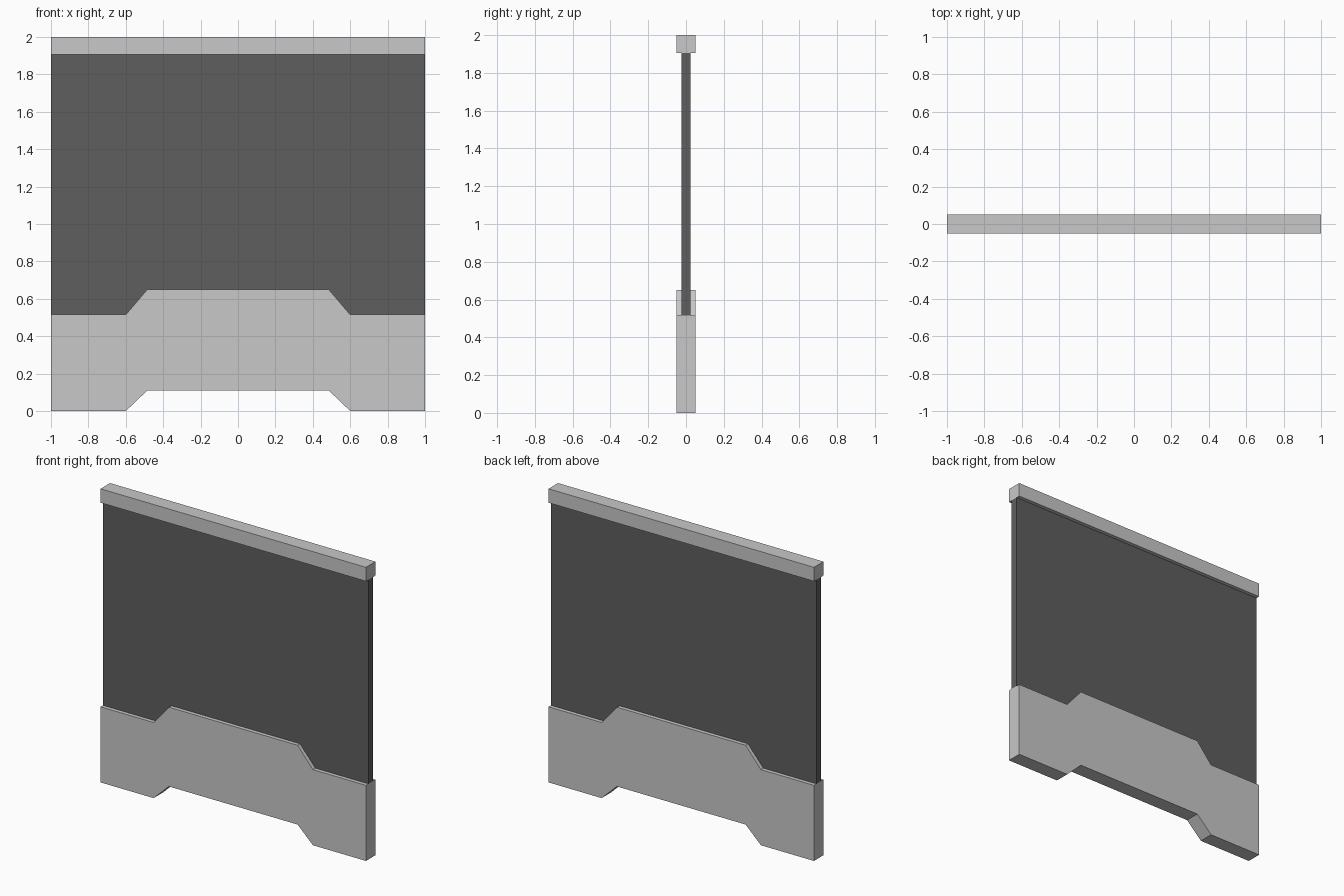
import bpy
import bmesh

cube = bpy.data.objects.get("Cube")
if cube:
    bpy.data.objects.remove(cube, do_unlink=True)


def make_material(name, grey):
    mat = bpy.data.materials.new(name)
    mat.use_nodes = True
    colour = (grey, grey, grey, 1)
    mat.diffuse_color = colour
    mat.node_tree.nodes["Principled BSDF"].inputs["Base Color"].default_value = colour
    return mat


def extrude_profile(name, right_half, half_depth, mat):
    """Mirror an x-z half outline (top to bottom) and extrude it along y."""
    outline = right_half + [(-x, z) for x, z in reversed(right_half)]
    bm = bmesh.new()
    face = bm.faces.new([bm.verts.new((x, -half_depth, z)) for x, z in outline])
    extruded = bmesh.ops.extrude_face_region(bm, geom=[face])["geom"]
    moved = [v for v in extruded if isinstance(v, bmesh.types.BMVert)]
    bmesh.ops.translate(bm, vec=(0, 2 * half_depth, 0), verts=moved)
    bmesh.ops.recalc_face_normals(bm, faces=bm.faces)
    mesh = bpy.data.meshes.new(name)
    bm.to_mesh(mesh)
    bm.free()
    mesh.materials.append(mat)
    obj = bpy.data.objects.new(name, mesh)
    bpy.context.collection.objects.link(obj)
    return obj


light_grey = make_material("light grey", 0.58)
dark_grey = make_material("dark grey", 0.112)

# Thick base with a raised middle, stepped along top and bottom
extrude_profile("base", [(0.485, 0.65), (0.6, 0.515), (1, 0.515),
                         (1, 0), (0.6, 0), (0.485, 0.11)], 0.051, light_grey)

# Thin panel, set into the base and meeting the top rail
extrude_profile("panel", [(1, 1.905), (1, 0.515), (0.6, 0.515), (0.485, 0.65)],
                0.025, dark_grey)

# Top rail
extrude_profile("top_rail", [(1, 2), (1, 1.905)], 0.051, light_grey)
